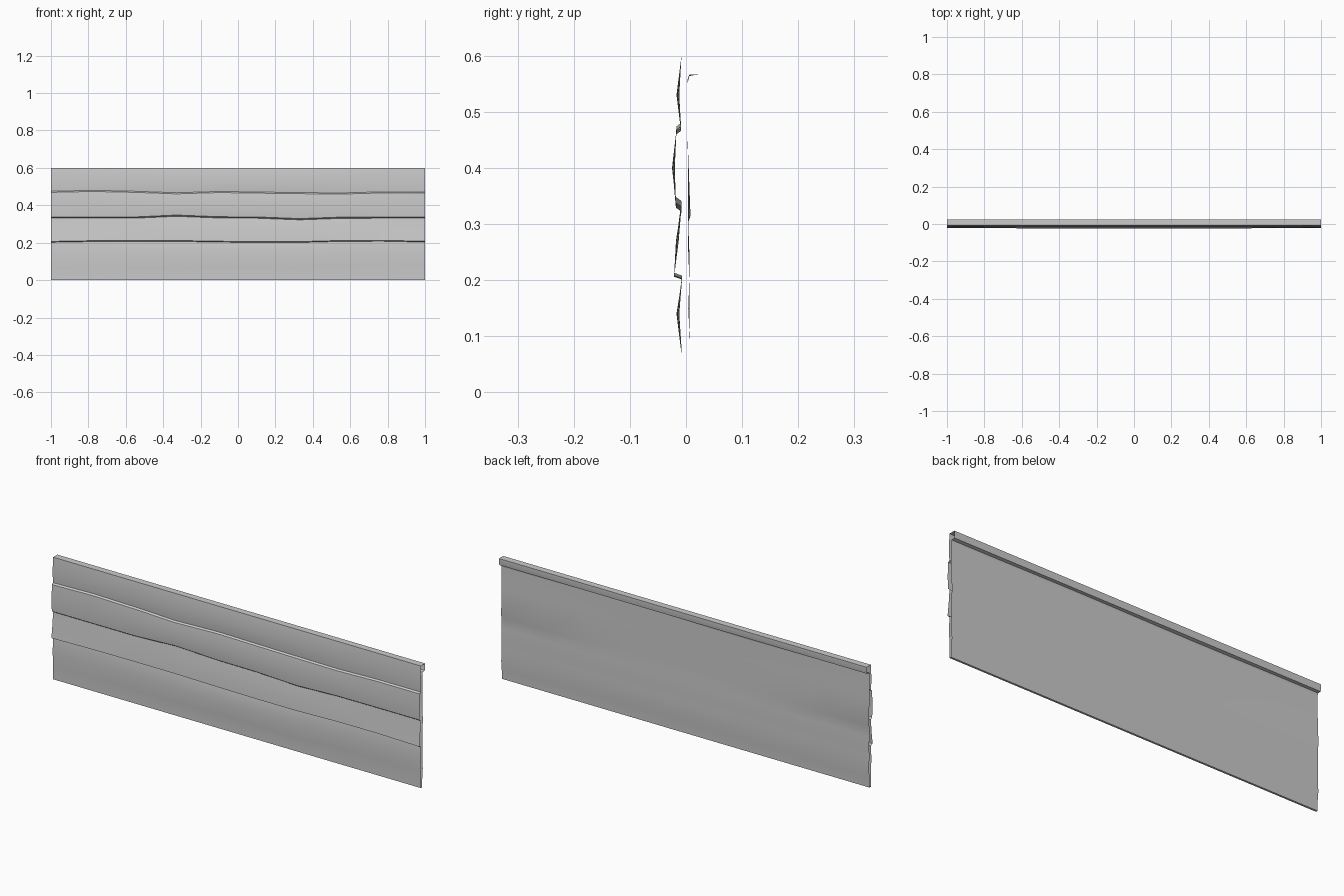
import bpy, bmesh, math

if "Cube" in bpy.data.objects:
    bpy.data.objects.remove(bpy.data.objects["Cube"])

XS = [-1, -0.78, -0.55, -0.33, -0.1, 0.1, 0.33, 0.55, 0.77, 1]


def loft(name, section):
    """Open sheet swept along x; section(x) gives the (y, z) points."""
    bm = bmesh.new()
    rows = [[bm.verts.new((x, y, z)) for y, z in section(x)] for x in XS]
    for a, b in zip(rows, rows[1:]):
        for i in range(len(a) - 1):
            bm.faces.new((a[i], a[i + 1], b[i + 1], b[i]))
    me = bpy.data.meshes.new(name)
    bm.to_mesh(me)
    bm.free()
    ob = bpy.data.objects.new(name, me)
    bpy.context.collection.objects.link(ob)
    bpy.context.view_layer.objects.active = ob
    ob.select_set(True)
    bpy.ops.object.shade_smooth_by_angle(angle=math.radians(30))
    ob.select_set(False)
    return ob


def bow(x):
    return math.cos(x * math.pi / 2)


# Weathered plank front: seams wander up and down along the length
SEAMS = {
    "a": [.475, .48, .475, .467, .474, .471, .468, .466, .472, .472],
    "b": [.338, .338, .338, .348, .339, .338, .329, .337, .338, .338],
    "c": [.207, .211, .212, .212, .208, .206, .206, .212, .213, .208],
    "d": [.072, .069, .067, .068, .072, .070, .067, .076, .079, .074],
}


def front(x):
    i = XS.index(x)
    a, b, c, d = (SEAMS[k][i] for k in "abcd")
    m = 0.005 * bow(x)
    return [(-.008, 0), (-.008, d), (-.012 - m, .14), (-.007, c - .005),
            (-.021, c), (-.013 - m, .27), (-.008, b - .007),
            (-.018, b), (-.02 - m, .40), (-.017, a - .006),
            (-.009, a), (-.012 - m, .53), (-.008, .6)]


# Overhanging top lip, hollow with open ends
def lip(x):
    t = 0.003 * math.sin(x * 5)
    return [(-.008, .6), (.025, .6), (.025, .585), (.022, .567),
            (.006, .565 + t * .5), (.003, .555 + t)]


# Back sheet with shallow ripples and a step that fades mid-length
def back(x):
    t = 0.003 * math.sin(x * 5)
    s = abs(x) ** 3 * 0.004
    r = 0.002 * bow(x)
    return [(.003, .555 + t), (.003, .45), (.004 + s, .315), (.004, .302),
            (.004 + r, .25), (.006, .20), (.004 + r, .15), (.007, .09),
            (.003, .05), (.002, 0)]


def bottom(x):
    return [(.002, 0), (-.008, 0)]


loft("front_planks", front)
loft("top_lip", lip)
loft("back_sheet", back)
loft("bottom_edge", bottom)
